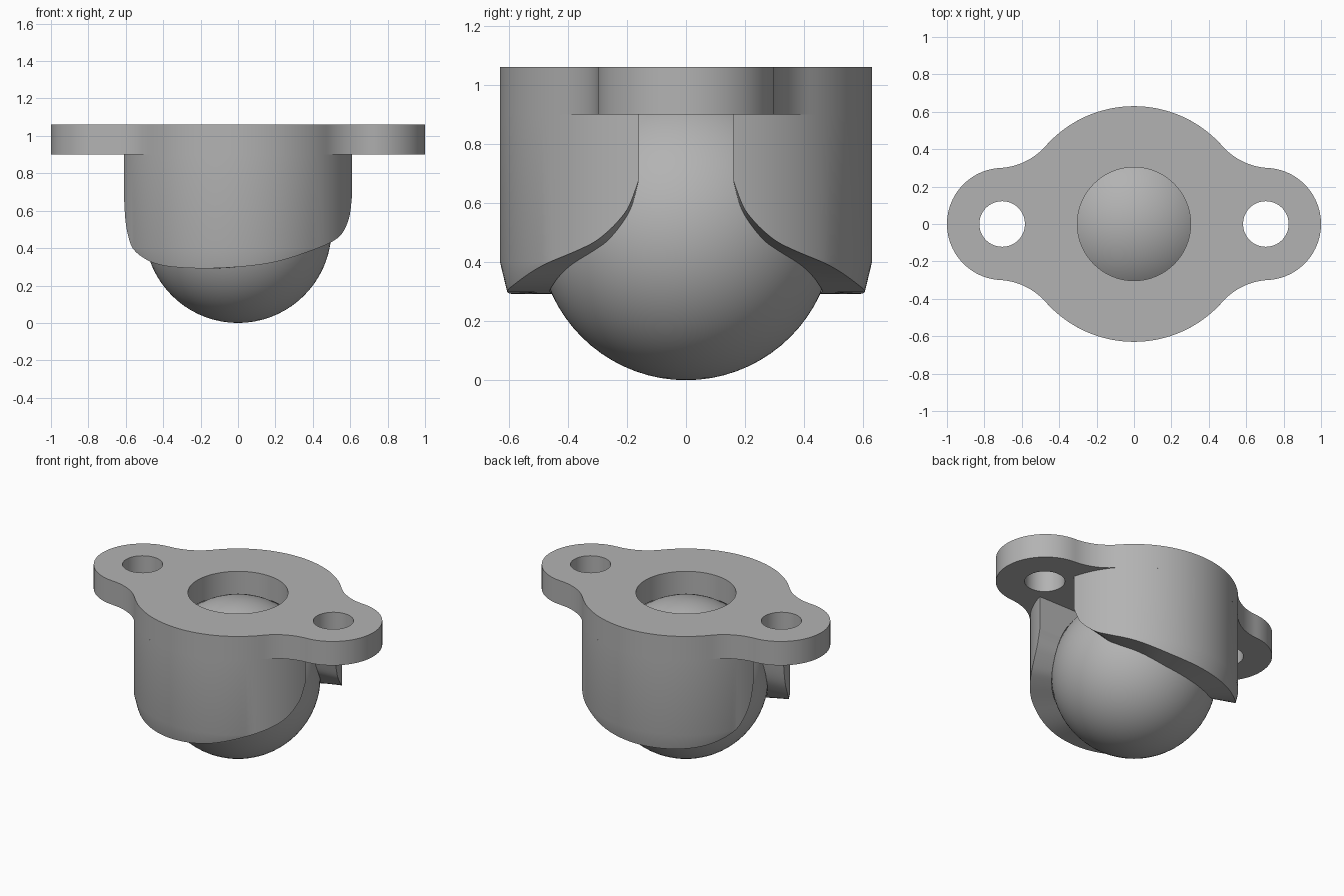
import bpy, bmesh, math
from math import sin, cos, pi, radians

cube = bpy.data.objects.get("Cube")
if cube:
    bpy.data.objects.remove(cube, do_unlink=True)

BODY_R, BALL_R = 0.63, 0.5
FLANGE_Z, TOP_Z = 0.9, 1.06
HALF_SLOT = 0.16

grey = bpy.data.materials.new("satin_grey")
grey.use_nodes = True
grey.diffuse_color = (0.45, 0.45, 0.45, 1)
grey.node_tree.nodes["Principled BSDF"].inputs["Base Color"].default_value = grey.diffuse_color


def finish(bm, name, angle=30):
    bmesh.ops.recalc_face_normals(bm, faces=bm.faces)
    mesh = bpy.data.meshes.new(name)
    bm.to_mesh(mesh)
    bm.free()
    mesh.materials.append(grey)
    obj = bpy.data.objects.new(name, mesh)
    bpy.context.collection.objects.link(obj)
    bpy.ops.object.select_all(action="DESELECT")
    obj.select_set(True)
    bpy.context.view_layer.objects.active = obj
    bpy.ops.object.shade_smooth_by_angle(angle=radians(angle))
    return obj


def arc(cx, cy, r, a0, a1, n):
    return [(cx + r * cos(a0 + (a1 - a0) * i / n), cy + r * sin(a0 + (a1 - a0) * i / n))
            for i in range(n + 1)]


# Mounting flange: round centre, two lobes, joined by concave fillets
LOBE_X, LOBE_R, FILLET_R = 0.7, 0.3, 0.35
fx = ((BODY_R + FILLET_R) ** 2 - (LOBE_R + FILLET_R) ** 2 + LOBE_X ** 2) / (2 * LOBE_X)
fy = math.sqrt((BODY_R + FILLET_R) ** 2 - fx ** 2)
a_main = math.atan2(fy, fx)
a_lobe = math.atan2(fy, fx - LOBE_X)
quarter = arc(LOBE_X, 0, LOBE_R, 0, a_lobe, 20)
quarter += arc(fx, fy, FILLET_R, a_lobe - pi, a_main - pi, 14)[1:]
quarter += arc(0, 0, BODY_R, a_main, pi / 2, 16)[1:]
half = quarter + [(-x, y) for x, y in quarter[-2::-1]]
outline = half + [(x, -y) for x, y in half[-2:0:-1]]
loops = [outline, arc(0, 0, 0.303, 0, 2 * pi, 64)[:-1]]
loops += [arc(s * 0.705, 0, 0.122, 0, 2 * pi, 40)[:-1] for s in (-1, 1)]

bm = bmesh.new()
for loop in loops:
    vs = [bm.verts.new((x, y, FLANGE_Z)) for x, y in loop]
    for a, b in zip(vs, vs[1:] + vs[:1]):
        bm.edges.new((a, b))
bmesh.ops.triangle_fill(bm, use_beauty=True, edges=bm.edges[:], normal=(0, 0, 1))
raised = bmesh.ops.extrude_face_region(bm, geom=bm.faces[:])["geom"]
bmesh.ops.translate(bm, verts=[v for v in raised if isinstance(v, bmesh.types.BMVert)],
                    vec=(0, 0, TOP_Z - FLANGE_Z))
finish(bm, "mounting_flange")

# Lower edge of each claw: (angle from the y axis towards +x, height)
EDGE = [(-75.3, 0.68), (-74, 0.59), (-72, 0.52), (-66, 0.42), (-60, 0.37), (-50, 0.325),
        (-40, 0.303), (-25, 0.292), (-10, 0.292), (5, 0.303), (17, 0.32), (27, 0.347),
        (39, 0.388), (52, 0.43), (61, 0.468), (67, 0.52), (72, 0.58), (75.3, 0.68)]


def edge_height(u):
    a = max(-75.3, min(75.3, u * 75.3))
    for (a0, z0), (a1, z1) in zip(EDGE, EDGE[1:]):
        if a <= a1:
            return z0 + (z1 - z0) * (a - a0) / (a1 - a0)
    return EDGE[-1][1]


def outer_radius(z):
    return BODY_R - max(0, 0.4 - z) * 0.24


def claw(name, side):
    """Half of the housing, slotted at both ends and hollowed around the ball."""
    n, m = 80, 20
    us = [sin(pi / 2 * (2 * i / n - 1)) for i in range(n + 1)]
    heights = [edge_height(u) for u in us]
    for _ in range(3):
        heights = [heights[0]] + [(a + 2 * b + c) / 4 for a, b, c in
                                  zip(heights, heights[1:], heights[2:])] + [heights[-1]]
    bm = bmesh.new()
    rings = []
    for u, zb in zip(us, heights):
        mid = max(0.4, zb + 0.01)
        section = [(BODY_R, FLANGE_Z), (BODY_R, mid), (outer_radius(zb), zb)]
        for j in range(m + 1):
            z = zb + (FLANGE_Z - zb) * j / m
            section.append((math.sqrt(0.502 ** 2 - (z - BALL_R) ** 2), z))
        ring = []
        for r, z in section:
            t = u * math.acos(HALF_SLOT / r)
            ring.append(bm.verts.new((r * sin(t), side * r * cos(t), z)))
        rings.append(ring)
    for a, b in zip(rings, rings[1:]):
        for j in range(len(a)):
            k = (j + 1) % len(a)
            bm.faces.new((a[j], a[k], b[k], b[j]))
    bm.faces.new(rings[0])
    bm.faces.new(rings[-1])
    finish(bm, name)


claw("front_claw", -1)
claw("back_claw", 1)

# Rolling ball
bm = bmesh.new()
bmesh.ops.create_uvsphere(bm, u_segments=72, v_segments=36, radius=BALL_R)
bmesh.ops.translate(bm, verts=bm.verts, vec=(0, 0, BALL_R))
finish(bm, "rolling_ball")
